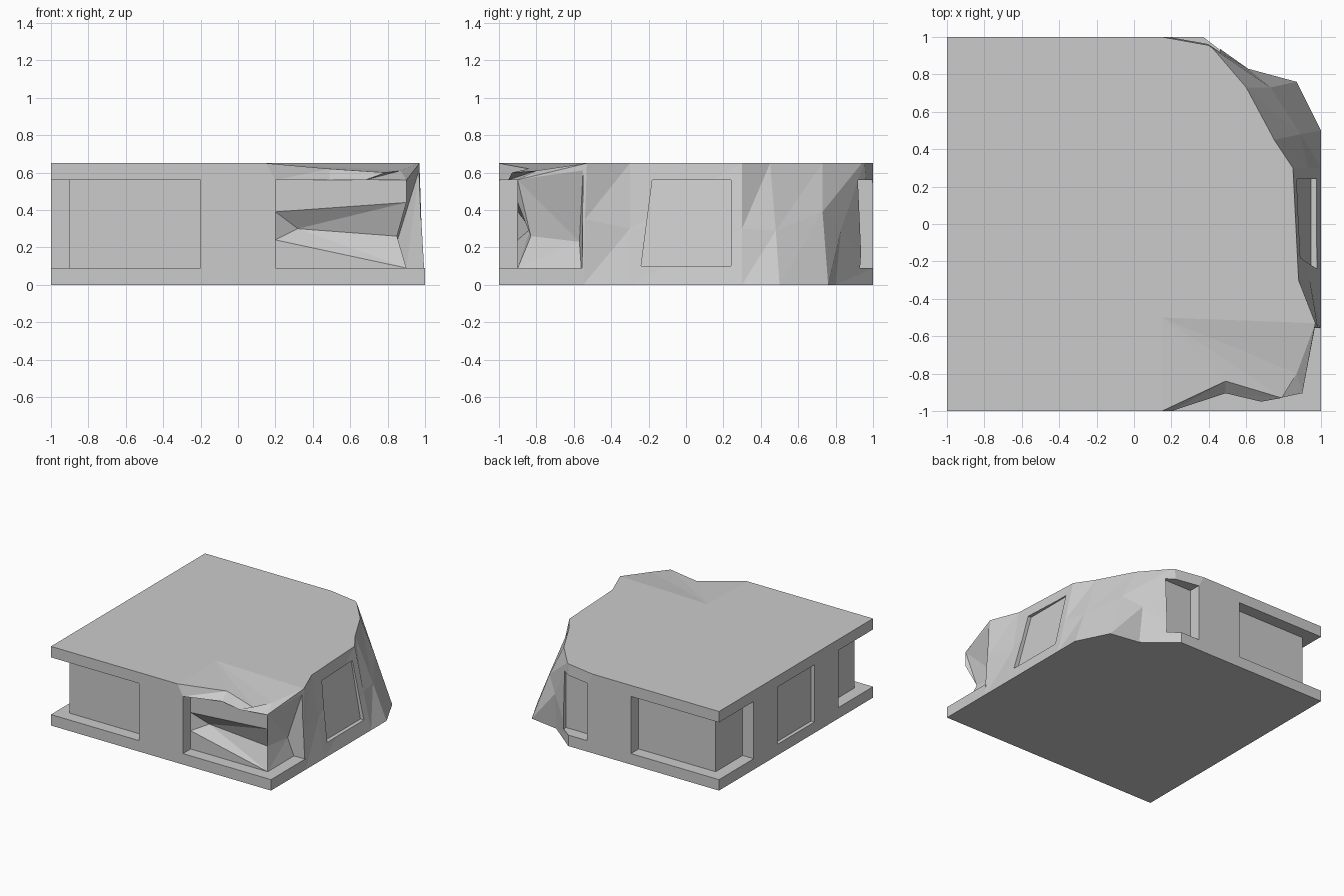
import bpy, bmesh

if "Cube" in bpy.data.objects:
    bpy.data.objects.remove(bpy.data.objects["Cube"])


def make_object(name, bm):
    bmesh.ops.recalc_face_normals(bm, faces=bm.faces[:])
    if bm.calc_volume(signed=True) < 0:
        bmesh.ops.reverse_faces(bm, faces=bm.faces[:])
    mesh = bpy.data.meshes.new(name)
    bm.to_mesh(mesh)
    bm.free()
    obj = bpy.data.objects.new(name, mesh)
    bpy.context.collection.objects.link(obj)
    return obj


def hull(name, points):
    bm = bmesh.new()
    for p in points:
        bm.verts.new(p)
    bmesh.ops.convex_hull(bm, input=bm.verts[:])
    loose = [v for v in bm.verts if not v.link_faces]
    bmesh.ops.delete(bm, geom=loose, context='VERTS')
    return make_object(name, bm)


def box(name, x, y, z):
    return hull(name, [(a, b, c) for a in x for b in y for c in z])


def volume(mesh):
    bm = bmesh.new()
    bm.from_mesh(mesh)
    v = bm.calc_volume() if bm.faces else 0
    bm.free()
    return v


def combine(obj, tool, operation):
    # Keep the first solver whose result has a sensible volume
    before = volume(obj.data)
    mod = obj.modifiers.new(operation.lower(), 'BOOLEAN')
    mod.operation = operation
    mod.object = tool
    result = None
    for solver in ('MANIFOLD', 'EXACT', 'FLOAT'):
        mod.solver = solver
        bpy.context.view_layer.update()
        dg = bpy.context.evaluated_depsgraph_get()
        mesh = bpy.data.meshes.new_from_object(obj.evaluated_get(dg))
        change = volume(mesh) - before
        good = 0 < change < 0.2 if operation == 'UNION' else -0.2 < change < 0
        if good:
            result = mesh
            break
        bpy.data.meshes.remove(mesh)
    obj.modifiers.remove(mod)
    if result:
        obj.data = result
    bpy.data.objects.remove(tool, do_unlink=True)


H, LOW, HIGH = 0.65, 0.09, 0.56

# Outline columns: base point, middle point, roof point, anticlockwise
base = [(-1, -1), (.2, -1), (.5, -1), (.7, -1), (1, -1), (1, -.55), (1, -.3),
        (1, .3), (1, .5), (.87, .76), (.62, .8), (.37, 1), (.2, 1), (-1, 1)]
middle = [(-1, -1, .56), (.2, -1, .56), (.49, -.905, .56), (.68, -.95, .56),
          (.9, -.905, .56), (.98, -.54, .35), (.94, -.3, .3), (.93, .3, .3),
          (.89, .48, .29), (.73, .73, .39), (.61, .83, .3), (.37, 1, .09),
          (.2, 1, .56), (-1, 1, .56)]
roof = [(-1, -1, H), (.15, -1, H), (.49, -.84, .62), (.79, -.93, .6),
        (.87, -.8, .61), (.97, -.53, H), (.88, -.3, H), (.85, .3, H),
        (.75, .45, H), (.6, .73, H), (.42, .94, H), (.4, .955, H),
        (.15, 1, H), (-1, 1, H)]


def fan(bm, centre, loop):
    for a, b in zip(loop, loop[1:] + loop[:1]):
        bm.faces.new((centre, a, b))


# Storey shell with the broken right side
bm = bmesh.new()
rings = [[bm.verts.new(p) for p in ring]
         for ring in ([(x, y, 0) for x, y in base], middle, roof)]
n = len(base)
for lower, upper in zip(rings, rings[1:]):
    for i in range(n):
        j = (i + 1) % n
        bm.faces.new((lower[i], lower[j], upper[j]))
        bm.faces.new((lower[i], upper[j], upper[i]))
fan(bm, bm.verts.new((0, 0, 0)), rings[0][::-1])
# Roof with a sagging fan at the front right
top = rings[2]
apex = bm.verts.new((.15, -.5, H))
fan(bm, bm.verts.new((0, 0, H)), top[:2] + [apex] + top[5:])
for i in range(1, 5):
    bm.faces.new((apex, top[i], top[i + 1]))
storey = make_object("ruined_storey", bm)

# Intact floor slab under the broken front corner
combine(storey, box("floor_slab", (.2, 1), (-1, -.55), (0, LOW)), 'UNION')

# Corner window recesses on the left, front and back
for s in (-1, 1):
    combine(storey, box("corner_recess", (-1.1, -.2), (s * .9, s * 1.1), (LOW, HIGH)), 'DIFFERENCE')
    combine(storey, box("side_recess", (-1.1, -.9), (s * .55, s * 1.1), (LOW, HIGH)), 'DIFFERENCE')

# Middle window recess on the left
combine(storey, box("left_window", (-1.1, -.97), (-.24, .24), (LOW, HIGH)), 'DIFFERENCE')

# Leaning middle window recess on the right
combine(storey, hull("right_window", [
    (x, y, z) for y, z, back in ((-.24, .1, .945), (-.18, HIGH, .86),
                                 (.24, HIGH, .86), (.24, .1, .945))
    for x in (back, 1.1)]), 'DIFFERENCE')

# Recesses beside the broken corners
combine(storey, box("back_right_recess", (.2, .46), (.9, 1.1), (LOW, HIGH)), 'DIFFERENCE')
combine(storey, box("front_right_recess", (.2, 1.1), (-1.1, -.9), (LOW, HIGH)), 'DIFFERENCE')

# Gouge wrapping around the front right corner
combine(storey, hull("front_gouge", [
    (x, y, z) for x, z in ((.2, .24), (.2, .39), (.9, LOW), (.9, .44))
    for y in (-.9, -.93)] + [(.32, -.83, .3), (.85, -.83, .26)]), 'DIFFERENCE')
combine(storey, hull("side_gouge", [
    (.85, -.83, .26), (.85, -.57, .23), (.9, -.9, LOW), (.9, -.56, LOW),
    (.9, -.9, .44), (.9, -.9, HIGH), (.97, -.55, .62), (1.1, -.92, LOW),
    (1.1, -.55, LOW), (1.1, -.92, HIGH), (1.1, -.55, .62)]), 'DIFFERENCE')
